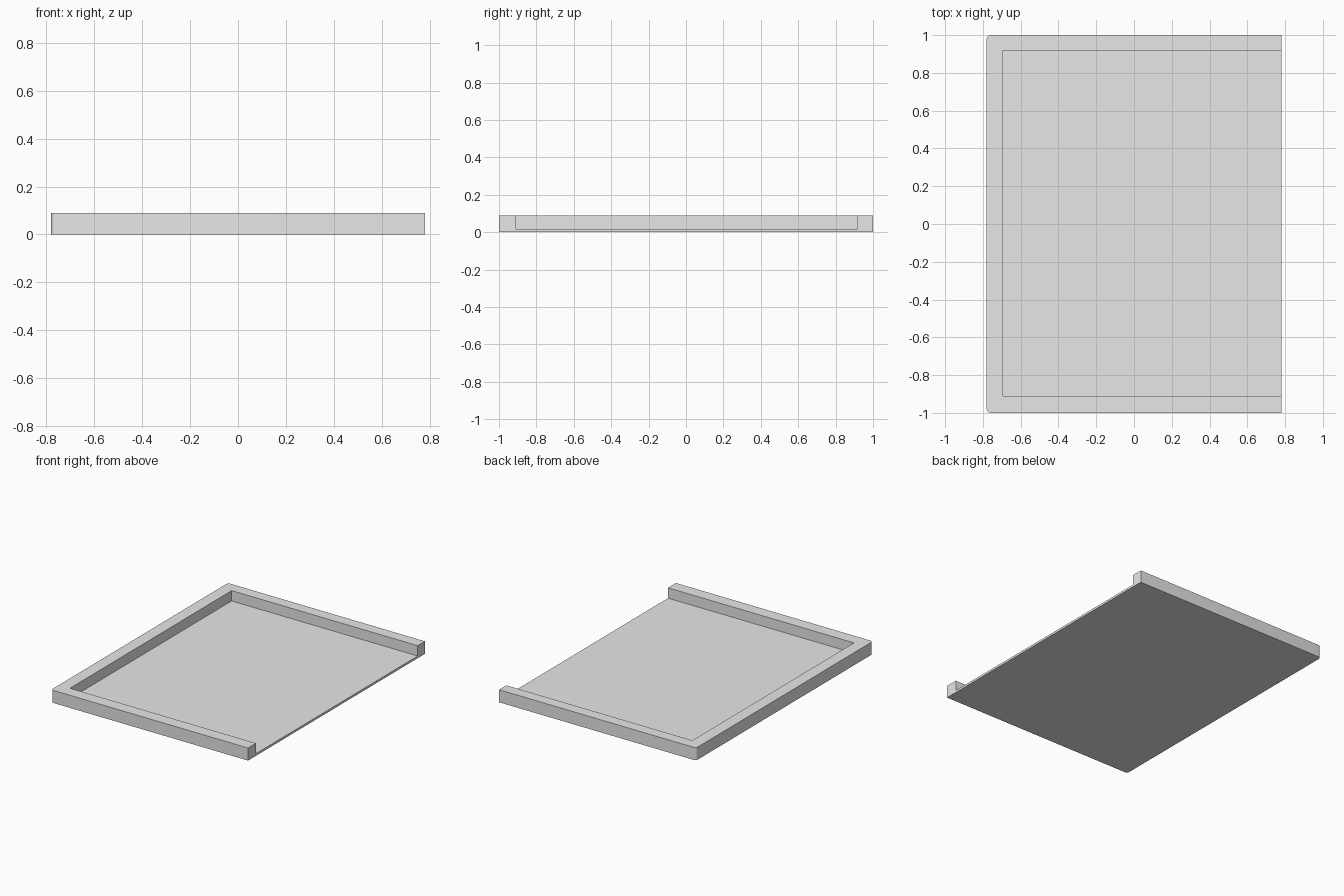
import bpy, bmesh, math

cube = bpy.data.objects.get("Cube")
if cube:
    bpy.data.objects.remove(cube, do_unlink=True)

# Overall sizes
HALF_X, HALF_Y, TOP = 0.78, 1.0, 0.09
FLOOR = 0.016
INNER_X, INNER_FRONT, INNER_BACK = -0.693, -0.91, 0.918
RADIUS, STEPS = 0.022, 6

# Grey material
grey = bpy.data.materials.new("plain grey")
grey.use_nodes = True
colour = (0.8, 0.8, 0.8, 1)
grey.diffuse_color = colour
grey.node_tree.nodes["Principled BSDF"].inputs["Base Color"].default_value = colour


def corner(cx, cy, start):
    """Quarter arc, anticlockwise from the start angle in degrees."""
    return [(cx + RADIUS * math.cos(a), cy + RADIUS * math.sin(a))
            for a in (math.radians(start + 90 * i / STEPS) for i in range(STEPS + 1))]


# Outer outline, from the open end at the back round to the front
outer = ([(HALF_X, HALF_Y)]
         + corner(-HALF_X + RADIUS, HALF_Y - RADIUS, 90)
         + corner(-HALF_X + RADIUS, -HALF_Y + RADIUS, 180)
         + [(HALF_X, -HALF_Y)])
# Inner recess outline, from the open end at the front round to the back
inner = [(HALF_X, INNER_FRONT), (INNER_X, INNER_FRONT),
         (INNER_X, INNER_BACK), (HALF_X, INNER_BACK)]

bm = bmesh.new()


def ring(points, z):
    return [bm.verts.new((x, y, z)) for x, y in points]


def wall(low, high):
    for i in range(len(low) - 1):
        bm.faces.new((low[i], low[i + 1], high[i + 1], high[i]))


base, rim = ring(outer, 0), ring(outer, TOP)
recess, lip = ring(inner, FLOOR), ring(inner, TOP)

wall(base, rim)            # outer sides
wall(recess, lip)          # sides of the recess
bm.faces.new(base)         # underside
bm.faces.new(recess)       # tray floor
bm.faces.new(rim + lip)    # top of the three-sided rim
# Open end: cut ends of the rim and the edge of the floor
bm.faces.new([base[-1], base[0], rim[0], lip[-1],
              recess[-1], recess[0], lip[0], rim[-1]])
bmesh.ops.recalc_face_normals(bm, faces=bm.faces)

mesh = bpy.data.meshes.new("open_ended_tray")
bm.to_mesh(mesh)
bm.free()
mesh.materials.append(grey)
tray = bpy.data.objects.new("open_ended_tray", mesh)
bpy.context.collection.objects.link(tray)

# Smooth the rounded corners, keep the other edges sharp
bpy.ops.object.select_all(action='DESELECT')
tray.select_set(True)
bpy.context.view_layer.objects.active = tray
bpy.ops.object.shade_smooth_by_angle(angle=math.radians(30))
